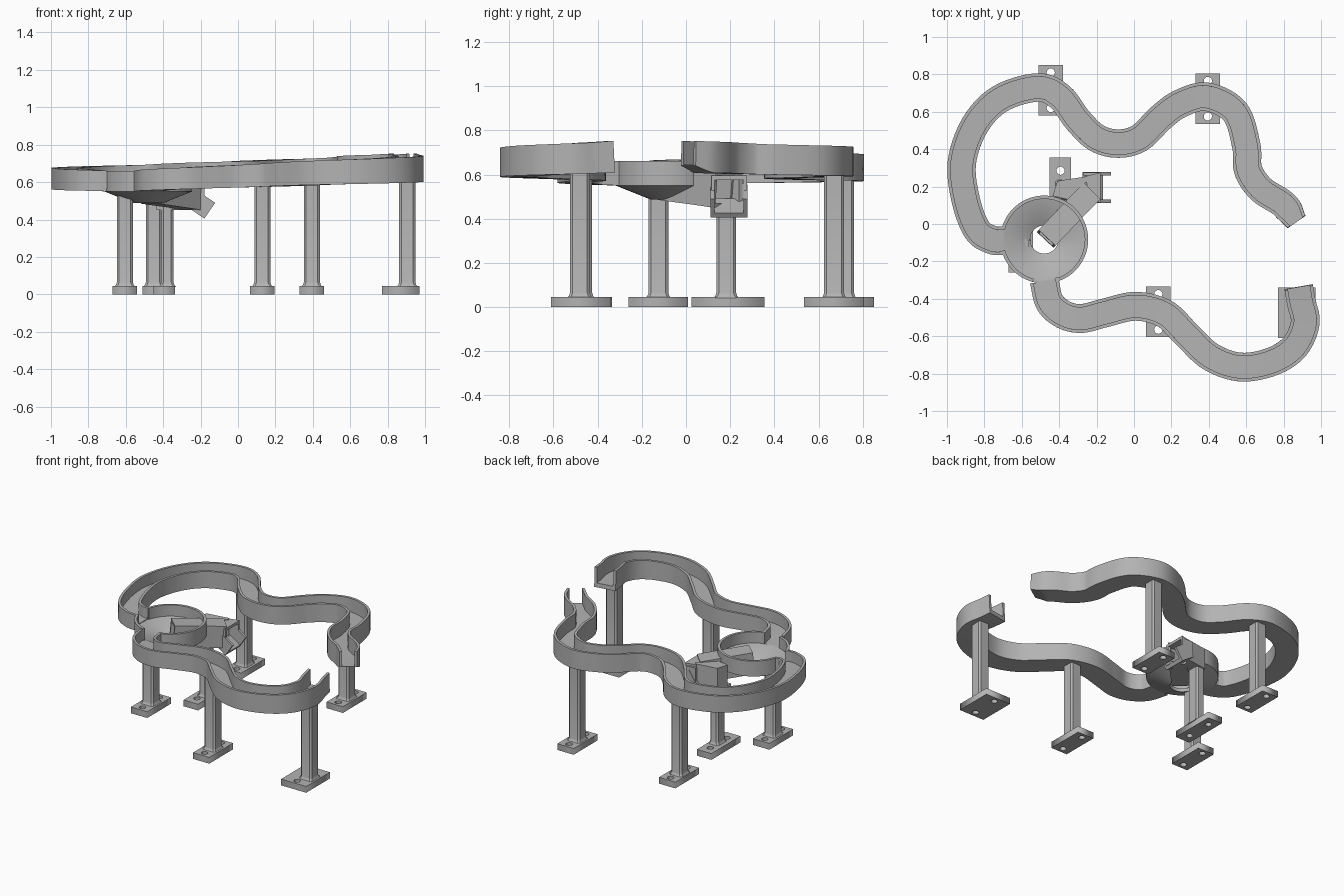
import bpy, bmesh, math
from mathutils import Vector

if "Cube" in bpy.data.objects:
    bpy.data.objects.remove(bpy.data.objects["Cube"])

grey = bpy.data.materials.new("light_grey")
grey.use_nodes = True
colour = (0.45, 0.45, 0.45, 1)
grey.diffuse_color = colour
grey.node_tree.nodes["Principled BSDF"].inputs["Base Color"].default_value = colour


def finish(name, bm, smooth=True):
    bmesh.ops.recalc_face_normals(bm, faces=bm.faces)
    mesh = bpy.data.meshes.new(name)
    bm.to_mesh(mesh)
    bm.free()
    mesh.materials.append(grey)
    obj = bpy.data.objects.new(name, mesh)
    bpy.context.collection.objects.link(obj)
    if smooth:
        bpy.ops.object.select_all(action="DESELECT")
        obj.select_set(True)
        bpy.context.view_layer.objects.active = obj
        bpy.ops.object.shade_smooth_by_angle(angle=math.radians(30))
    return obj


def loft(name, rings, closed=False):
    """Skin a row of matching closed outlines."""
    bm = bmesh.new()
    rows = [[bm.verts.new(p) for p in ring] for ring in rings]
    n = len(rows[0])
    pairs = list(zip(rows, rows[1:] + rows[:1])) if closed else list(zip(rows, rows[1:]))
    for a, b in pairs:
        for i in range(n):
            j = (i + 1) % n
            bm.faces.new((a[i], a[j], b[j], b[i]))
    if not closed:
        bm.faces.new(rows[0])
        bm.faces.new(rows[-1])
    return finish(name, bm)


def sweep(name, path, section):
    """Carry section(t), a list of (side, up) points, along a path."""
    steps = [0]
    for a, b in zip(path, path[1:]):
        steps.append(steps[-1] + (b - a).length)
    rings = []
    for i, p in enumerate(path):
        along = (path[min(i + 1, len(path) - 1)] - path[max(i - 1, 0)]).normalized()
        side = along.cross(Vector((0, 0, 1))).normalized()
        up = side.cross(along)
        rings.append([p + side * s + up * u for s, u in section(steps[i] / steps[-1])])
    return loft(name, rings)


def channel(half, height, wall=0.018, floor=0.03):
    inner = half - wall
    return [(-half, 0), (half, 0), (half, height), (inner, height),
            (inner, floor), (-inner, floor), (-inner, height), (-half, height)]


def spline(points, z0, z1, cuts=7):
    """Smooth path through plan points, falling evenly from z0 to z1."""
    pts = [Vector((x, y, 0)) for x, y in points]
    pts = [pts[0] * 2 - pts[1]] + pts + [pts[-1] * 2 - pts[-2]]
    out = []
    for a, b, c, d in zip(pts, pts[1:], pts[2:], pts[3:]):
        for k in range(cuts):
            t = k / cuts
            out.append(0.5 * (2 * b + (c - a) * t + (2 * a - 5 * b + 4 * c - d) * t ** 2
                              + (3 * b - a - 3 * c + d) * t ** 3))
    out.append(pts[-2])
    for i, p in enumerate(out):
        p.z = z0 + (z1 - z0) * i / (len(out) - 1)
    return out


def prism(name, outline, low, high):
    return loft(name, [[(x, y, z) for x, y in outline] for z in (low, high)])


# Back track, with a tapered tip at its high end
back = [(0.87, 0.01), (0.80, 0.105), (0.68, 0.185), (0.61, 0.29), (0.60, 0.42), (0.54, 0.60),
        (0.39, 0.68), (0.25, 0.645), (0.145, 0.57), (0.03, 0.46), (-0.085, 0.43),
        (-0.20, 0.46), (-0.30, 0.555), (-0.395, 0.68), (-0.515, 0.73), (-0.715, 0.67),
        (-0.85, 0.53), (-0.92, 0.33), (-0.90, 0.13), (-0.84, -0.03), (-0.76, -0.085), (-0.70, -0.09)]


def back_section(t):
    tip = max(0, 1 - t / 0.025)
    return [(s, u + tip * 0.03 if u == 0 else u)
            for s, u in channel(0.076 - 0.018 * tip, 0.142 - 0.032 * t, floor=0.035)]


sweep("back_track", spline(back, 0.61, 0.55), back_section)

# Front track
front = [(0.88, -0.335), (0.895, -0.42), (0.915, -0.53), (0.86, -0.655), (0.74, -0.735),
         (0.57, -0.765), (0.41, -0.71), (0.28, -0.59), (0.165, -0.48), (0.01, -0.44),
         (-0.155, -0.475), (-0.28, -0.505), (-0.375, -0.485), (-0.45, -0.42), (-0.48, -0.305)]
sweep("front_track", spline(front, 0.61, 0.55), lambda t: channel(0.077, 0.142 - 0.032 * t))

# Funnel bowl: sloping floor with a drain, and a rim open at both inlets
CX, CY, R = -0.48, -0.083, 0.235


def ring(profile, degrees):
    a = math.radians(degrees)
    return [(CX + r * math.cos(a), CY + r * math.sin(a), z) for r, z in profile]


bowl = [(R, 0.55), (0.08, 0.488), (0.075, 0.51), (R - 0.018, 0.58), (R, 0.58)]
loft("funnel_floor", [ring(bowl, a) for a in range(0, 360, 5)], closed=True)
rim = [(R - 0.018, 0.575), (R, 0.575), (R, 0.66), (R - 0.018, 0.66)]
for name, start, end in (("rim_large", -75, 165), ("rim_small", 195, 255)):
    loft(name, [ring(rim, a) for a in range(start, end + 1, 5)])

# Covered chute under the drain, its side bracket and tilted spout
chute = [Vector(p) for p in ((-0.475, -0.085, 0.485), (-0.30, 0.10, 0.46), (-0.235, 0.165, 0.45))]
sweep("chute", chute, lambda t: channel(0.062, 0.14, 0.015, 0.02))
sweep("chute_roof", chute, lambda t: [(-0.062, 0.14), (0.062, 0.14), (0.062, 0.155), (-0.062, 0.155)])
prism("chute_bracket", [(-0.435, 0.15), (-0.41, 0.23), (-0.25, 0.255), (-0.24, 0.24), (-0.35, 0.13)],
      0.45, 0.60)
prism("spout_cover", [(-0.26, 0.255), (-0.18, 0.275), (-0.18, 0.115), (-0.235, 0.125)], 0.575, 0.595)
for name, y, thick in (("spout_cheek_left", 0.26, 0.015), ("spout_cheek_right", 0.115, 0.015)):
    prism(name, [(-0.27, y), (-0.18, y), (-0.18, y + thick), (-0.27, y + thick)], 0.47, 0.58)
sweep("spout", [Vector((-0.275, 0.195, 0.47)), Vector((-0.18, 0.195, 0.405))],
      lambda t: channel(0.083, 0.102, 0.018, 0.025))


# Support posts on bolted feet
def foot(name, x, y, wide, deep):
    curve = bpy.data.curves.new(name, "CURVE")
    curve.dimensions = "2D"
    curve.fill_mode = "BOTH"
    curve.extrude = 0.0225
    outlines = [[(sx * wide / 2, sy * deep / 2) for sx, sy in ((-1, -1), (1, -1), (1, 1), (-1, 1))]]
    for hy in (-0.095, 0.095):
        outlines.append([(0.022 * math.cos(k * math.pi / 8), hy + 0.022 * math.sin(k * math.pi / 8))
                         for k in range(16)])
    for outline in outlines:
        s = curve.splines.new("POLY")
        s.points.add(len(outline) - 1)
        s.use_cyclic_u = True
        for point, (px, py) in zip(s.points, outline):
            point.co = (px, py, 0, 1)
    curve.materials.append(grey)
    obj = bpy.data.objects.new(name, curve)
    obj.location = (x, y, 0.0225)
    bpy.context.collection.objects.link(obj)


def post(name, x, y, half_x, half_y, top):
    def outline(grow, z):
        a, b, c = half_x + grow, half_y + grow, 0.012
        return [(x + px, y + py, z) for px, py in (
            (a, c - b), (a, b - c), (a - c, b), (c - a, b),
            (-a, b - c), (-a, c - b), (c - a, -b), (a - c, -b))]
    loft(name, [outline(0.014, 0.04), outline(0.005, 0.05), outline(0, 0.065), outline(0, top)])


supports = [("front_right_end", 0.87, -0.475, 0.20, 0.27, 0.905, -0.48, 0.62),
            ("front_middle", 0.13, -0.47, 0.13, 0.27, 0.13, -0.47, 0.60),
            ("back_right", 0.395, 0.67, 0.13, 0.27, 0.395, 0.67, 0.62),
            ("back_left", -0.445, 0.715, 0.13, 0.27, -0.45, 0.715, 0.59),
            ("chute", -0.393, 0.19, 0.115, 0.33, -0.378, 0.182, 0.48),
            ("funnel", -0.605, -0.125, 0.13, 0.27, -0.605, -0.125, 0.525)]
for name, x, y, wide, deep, px, py, top in supports:
    foot(name + "_foot", x, y, wide, deep)
    post(name + "_post", px, py, 0.033 if name == "chute" else 0.043, 0.045, top)
